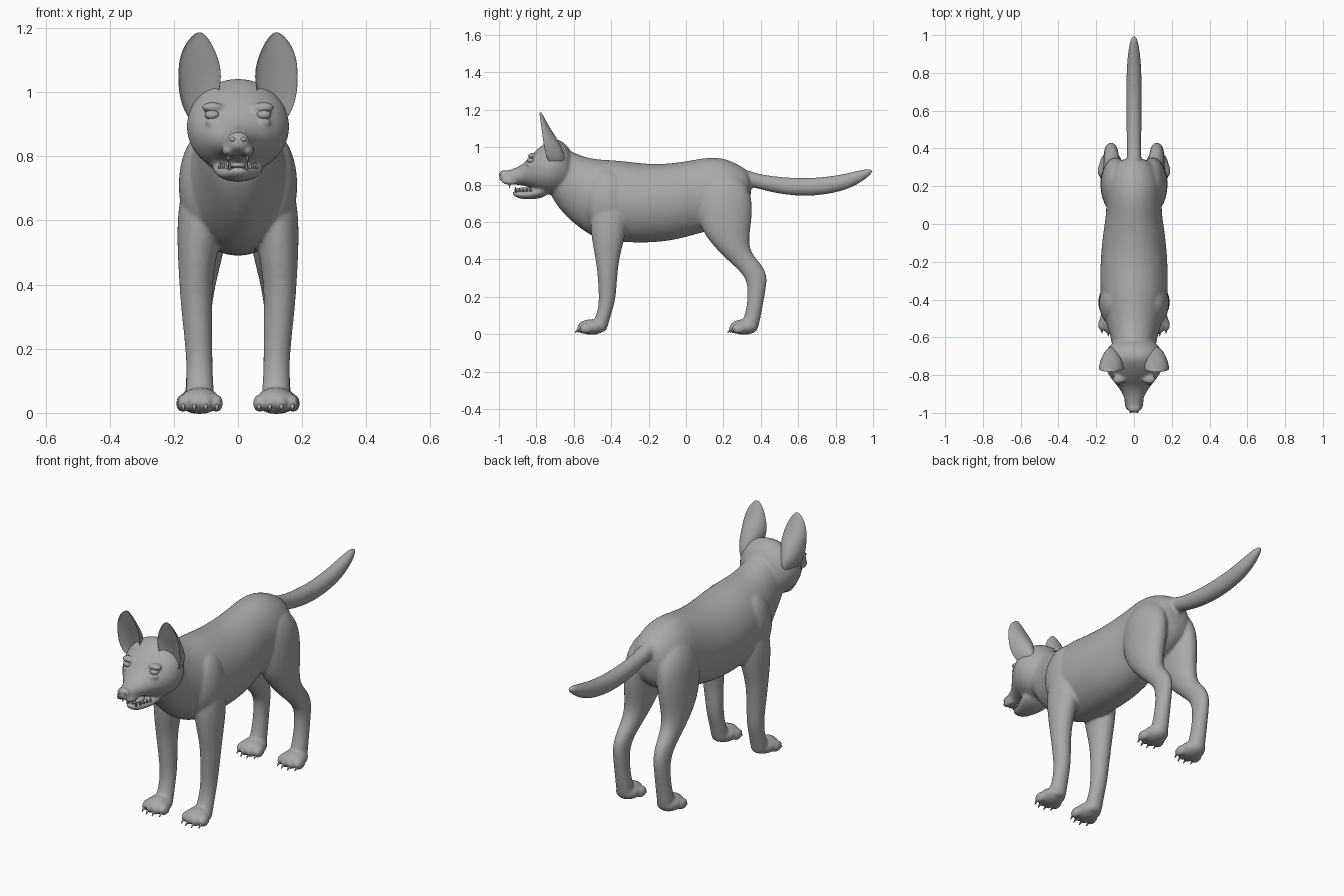
import bpy, bmesh, math
from mathutils import Matrix, Vector

default = bpy.data.objects.get("Cube")
if default:
    bpy.data.objects.remove(default)

grey = bpy.data.materials.new("plain grey")
grey.use_nodes = True
grey.diffuse_color = (.4, .4, .4, 1)
grey.node_tree.nodes["Principled BSDF"].inputs["Base Color"].default_value = (.4, .4, .4, 1)


def loft(bm, axis, stations, side=1, sides=16, cup=None):
    """Skin oval rings; each station is (position, low edge, high edge, centre x, half width)."""
    rings = []
    for pos, low, high, cx, half in stations:
        ring = []
        for i in range(sides):
            a = math.tau * i / sides
            across = (low + high) / 2 + (high - low) / 2 * math.sin(a)
            if cup is not None:      # hollow the front into a crescent
                across = low + (high - low) * abs(math.sin(a)) * (1 if math.sin(a) > 0 else cup)
            x = side * (cx + half * math.cos(a))
            ring.append(bm.verts.new((x, pos, across) if axis == "y" else (x, across, pos)))
        rings.append(ring)
    faces = [bm.faces.new(rings[0]), bm.faces.new(rings[-1])]
    for lower, upper in zip(rings, rings[1:]):
        for i in range(sides):
            j = (i + 1) % sides
            faces.append(bm.faces.new((lower[i], lower[j], upper[j], upper[i])))
    bmesh.ops.recalc_face_normals(bm, faces=faces)


def ellipsoid(bm, centre, radii):
    matrix = Matrix.Translation(centre) @ Matrix.Diagonal((*radii, 1))
    bmesh.ops.create_uvsphere(bm, u_segments=16, v_segments=10, radius=1, matrix=matrix)


def spike(bm, base, tip, radius):
    base, tip = Vector(base), Vector(tip)
    way = tip - base
    matrix = Matrix.Translation((base + tip) / 2) @ way.to_track_quat("Z", "Y").to_matrix().to_4x4()
    bmesh.ops.create_cone(bm, cap_ends=True, segments=8, radius1=radius, radius2=radius / 6,
                          depth=way.length, matrix=matrix)


def finish(name, bm, subdivide=0):
    mesh = bpy.data.meshes.new(name)
    bm.to_mesh(mesh)
    bm.free()
    mesh.materials.append(grey)
    mesh.shade_smooth()
    obj = bpy.data.objects.new(name, mesh)
    bpy.context.collection.objects.link(obj)
    if subdivide:
        obj.modifiers.new("rounding", "SUBSURF").levels = subdivide
        obj.modifiers["rounding"].render_levels = subdivide
    return obj


# Station tables: trunk, head and jaw run along y; legs and ears run up z
trunk = [(-.74, .77, 1, 0, .08), (-.69, .68, 1.02, 0, .115), (-.62, .605, .985, 0, .12),
         (-.55, .55, .953, 0, .142), (-.47, .5, .937, 0, .168), (-.36, .487, .935, 0, .185),
         (-.19, .482, .91, 0, .182), (-.05, .5, .92, 0, .168), (.05, .53, .938, 0, .15),
         (.14, .55, .953, 0, .15), (.22, .58, .94, 0, .145), (.3, .62, .9, 0, .12),
         (.35, .69, .86, 0, .07)]
head = [(-1, .825, .855, 0, .02), (-.985, .815, .867, 0, .036), (-.95, .802, .877, 0, .043),
        (-.9, .797, .893, 0, .06), (-.86, .792, .92, 0, .088), (-.82, .775, .968, 0, .122),
        (-.78, .752, 1.005, 0, .15), (-.72, .74, 1.05, 0, .17), (-.67, .75, 1.045, 0, .152),
        (-.6, .77, .98, 0, .1)]
jaw = [(-.93, .748, .766, 0, .022), (-.9, .724, .766, 0, .04), (-.85, .72, .77, 0, .056),
       (-.8, .72, .79, 0, .08), (-.73, .74, .82, 0, .09)]
tail = [(.28, .8, .9, 0, .045), (.36, .785, .862, 0, .037), (.48, .75, .842, 0, .04),
        (.64, .733, .832, 0, .042), (.8, .752, .847, 0, .041), (.9, .788, .87, 0, .034),
        (.97, .835, .887, 0, .022), (1, .866, .88, 0, .008)]
front_leg = [(.76, -.48, -.34, .1, .06), (.64, -.52, -.3, .118, .074), (.5, -.505, -.33, .126, .064),
             (.42, -.488, -.352, .131, .054), (.34, -.476, -.364, .13, .05),
             (.26, -.47, -.37, .125, .046), (.18, -.466, -.376, .121, .042),
             (.1, -.476, -.402, .119, .042), (.03, -.52, -.42, .118, .048), (.01, -.5, -.43, .118, .04)]
hind_leg = [(.87, .12, .27, .07, .05), (.78, .06, .345, .09, .078), (.68, .05, .36, .098, .08),
            (.58, .07, .35, .104, .076), (.5, .12, .337, .11, .066), (.43, .185, .35, .114, .052),
            (.37, .25, .41, .118, .043), (.31, .315, .437, .121, .038), (.24, .332, .428, .122, .037),
            (.13, .324, .407, .122, .039), (.04, .29, .39, .122, .046), (.01, .3, .38, .122, .04)]
ear = [(.9, -.74, -.64, .115, .035), (.98, -.765, -.65, .124, .062), (1.05, -.772, -.69, .118, .07),
       (1.1, -.776, -.725, .122, .064), (1.15, -.782, -.753, .123, .044),
       (1.178, -.784, -.768, .121, .02), (1.187, -.784, -.776, .12, .006)]

# One fused skin: trunk, head, tail, legs and paws
skin = bmesh.new()
for table in (trunk, head, jaw, tail):
    loft(skin, "y", table)
ellipsoid(skin, (0, -.978, .852), (.036, .022, .026))        # nose pad
claws = bmesh.new()
for side in (-1, 1):
    loft(skin, "z", front_leg, side)
    loft(skin, "z", hind_leg, side)
    ellipsoid(skin, (side * .08, -.822, .953), (.036, .026, .016))   # brow
    ellipsoid(skin, (side * .075, -.835, .908), (.03, .022, .012))   # lower lid
    ellipsoid(skin, (side * .03, -.94, .818), (.022, .05, .02))      # upper lip
    ellipsoid(skin, (side * .1, -.42, .71), (.088, .13, .17))        # shoulder
    for x, tip in ((.118, -.59), (.122, .225)):
        ellipsoid(skin, (side * x, tip + .085, .038), (.064, .078, .042))
        for toe in (-.052, -.018, .018, .052):
            back = .015 if abs(toe) > .03 else 0
            cx, cy = side * x + toe, tip + back
            ellipsoid(skin, (cx, cy + .042, .03), (.02, .038, .028))
            spike(claws, (cx, cy + .02, .028), (cx, cy - .004, .008), .009)
finish("claws", claws)
body = finish("body", skin, 2)
fuse = body.modifiers.new("fuse", "REMESH")
fuse.mode = "VOXEL"
fuse.voxel_size = .0075
fuse.use_smooth_shade = True
soften = body.modifiers.new("soften", "SMOOTH")
soften.factor = .5
soften.iterations = 6

# Ears and eyes
for side, word in ((1, "left"), (-1, "right")):
    bm = bmesh.new()
    loft(bm, "z", ear, side, cup=.4)
    finish(word + "_ear", bm, 2)
    bm = bmesh.new()
    ellipsoid(bm, (side * .08, -.829, .929), (.024, .022, .016))
    finish(word + "_eye", bm, 1)

# Nostrils, tongue and teeth
bm = bmesh.new()
for side in (-1, 1):
    ellipsoid(bm, (side * .017, -.994, .853), (.009, .006, .007))
finish("nostril_rims", bm)
bm = bmesh.new()
ellipsoid(bm, (0, -.86, .772), (.032, .06, .012))
finish("tongue", bm)
bm = bmesh.new()
for side in (-1, 1):
    spike(bm, (side * .03, -.945, .81), (side * .03, -.942, .778), .007)
    spike(bm, (side * .026, -.908, .758), (side * .027, -.912, .788), .006)
    for i in range(4):
        y = -.89 + .02 * i
        x = side * (.038 + .006 * i)
        spike(bm, (x, y, .762), (x, y, .782), .007)
finish("teeth", bm)
